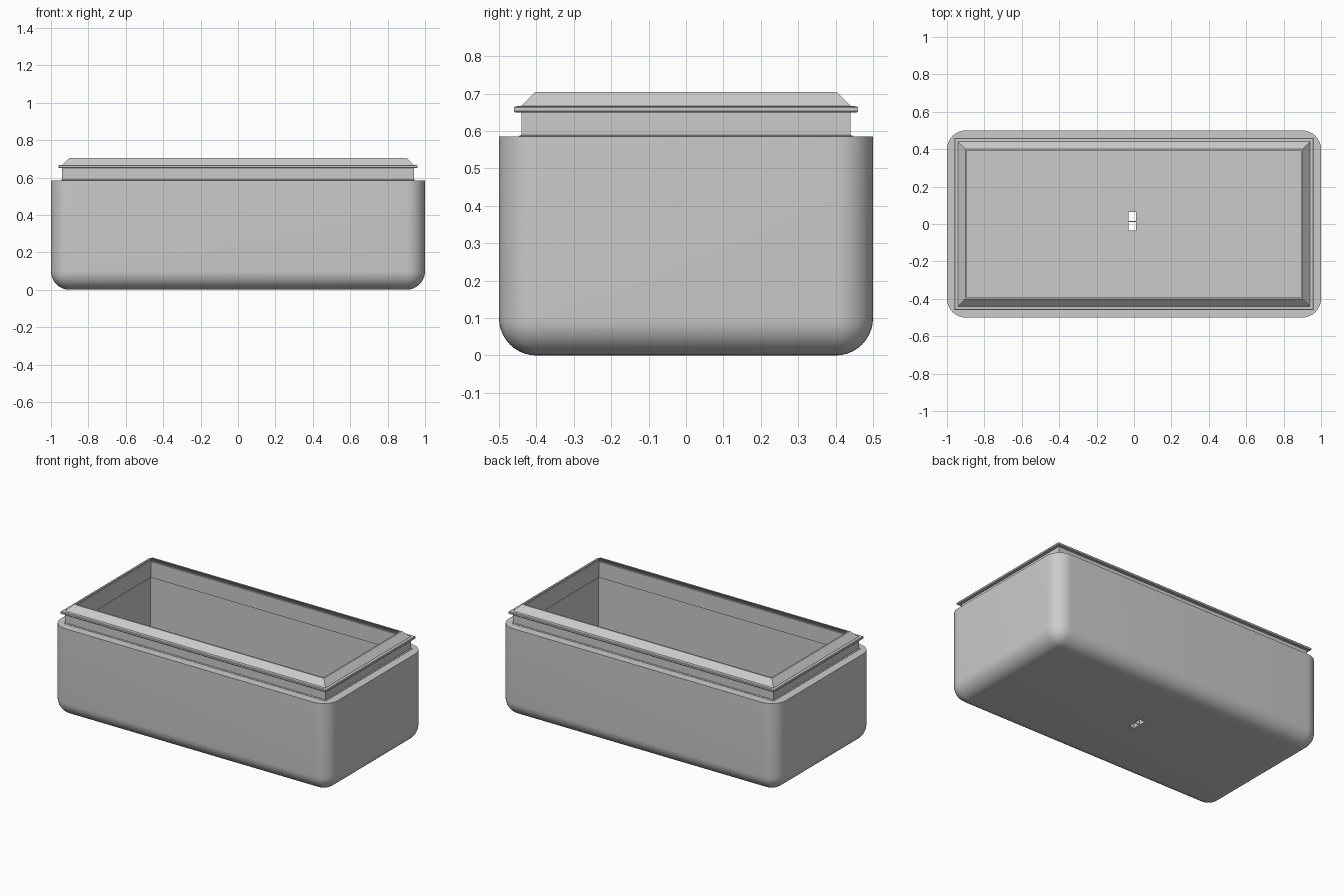
import bpy, bmesh

if "Cube" in bpy.data.objects:
    bpy.data.objects.remove(bpy.data.objects["Cube"])

grey = bpy.data.materials.new("plain grey")
grey.diffuse_color = (0.6, 0.6, 0.6, 1)
grey.use_nodes = True
grey.node_tree.nodes["Principled BSDF"].inputs["Base Color"].default_value = grey.diffuse_color


def finish(name, bm):
    bmesh.ops.recalc_face_normals(bm, faces=bm.faces)
    mesh = bpy.data.meshes.new(name)
    bm.to_mesh(mesh)
    bm.free()
    obj = bpy.data.objects.new(name, mesh)
    bpy.context.collection.objects.link(obj)
    mesh.materials.append(grey)
    return obj


def box(bm, x0, x1, y0, y1, z0, z1):
    verts = bmesh.ops.create_cube(bm, size=1)["verts"]
    for v in verts:
        v.co.x = x1 if v.co.x > 0 else x0
        v.co.y = y1 if v.co.y > 0 else y0
        v.co.z = z1 if v.co.z > 0 else z0


def activate(obj):
    bpy.ops.object.select_all(action='DESELECT')
    obj.select_set(True)
    bpy.context.view_layer.objects.active = obj


# Tub: rounded on the upright corners and around the bottom, flat on top
TOP = 0.585
bm = bmesh.new()
box(bm, -1, 1, -0.5, 0.5, 0, TOP)
edges = [e for e in bm.edges if not all(v.co.z > 0.5 for v in e.verts)]
bmesh.ops.bevel(bm, geom=edges, offset=0.1, segments=10, profile=0.5,
                affect='EDGES', clamp_overlap=True)
tub = finish("tub", bm)

# Square-cornered cavity and two small drain holes in the floor
cutters = []
for name, size in (
        ("cavity_cutter", (-0.938, 0.938, -0.438, 0.438, 0.06, 0.8)),
        ("drain_cutter_back", (-0.03, 0.01, 0.015, 0.063, -0.1, 0.2)),
        ("drain_cutter_front", (-0.03, 0.01, -0.035, 0.012, -0.1, 0.2))):
    bm = bmesh.new()
    box(bm, *size)
    cutter = finish(name, bm)
    cutter.hide_render = True
    cutters.append(cutter)
    mod = tub.modifiers.new(name, 'BOOLEAN')
    mod.operation = 'DIFFERENCE'
    mod.solver = 'EXACT'
    mod.object = cutter
activate(tub)
for mod in list(tub.modifiers):
    bpy.ops.object.modifier_apply(modifier=mod.name)
for cutter in cutters:
    bpy.data.objects.remove(cutter)
activate(tub)
bpy.ops.object.shade_smooth_by_angle(angle=0.6)

# Neck and sloping lip: one closed section (half depth, height) taken round
# a square-cornered rectangle
section = [(0.44, 0.555), (0.44, 0.58), (0.446, 0.583), (0.446, 0.587),
           (0.44, 0.59), (0.44, 0.65), (0.457, 0.65), (0.46, 0.653),
           (0.46, 0.663), (0.457, 0.666), (0.44, 0.667), (0.402, 0.705),
           (0.392, 0.705), (0.425, 0.668), (0.43, 0.655), (0.43, 0.555)]
bm = bmesh.new()
rings = [[bm.verts.new((sx * (d + 0.5), sy * d, z))
          for sx, sy in ((-1, -1), (1, -1), (1, 1), (-1, 1))]
         for d, z in section]
for a, b in zip(rings, rings[1:] + rings[:1]):
    for i in range(4):
        j = (i + 1) % 4
        bm.faces.new((a[i], a[j], b[j], b[i]))
finish("neck_and_lip", bm)
